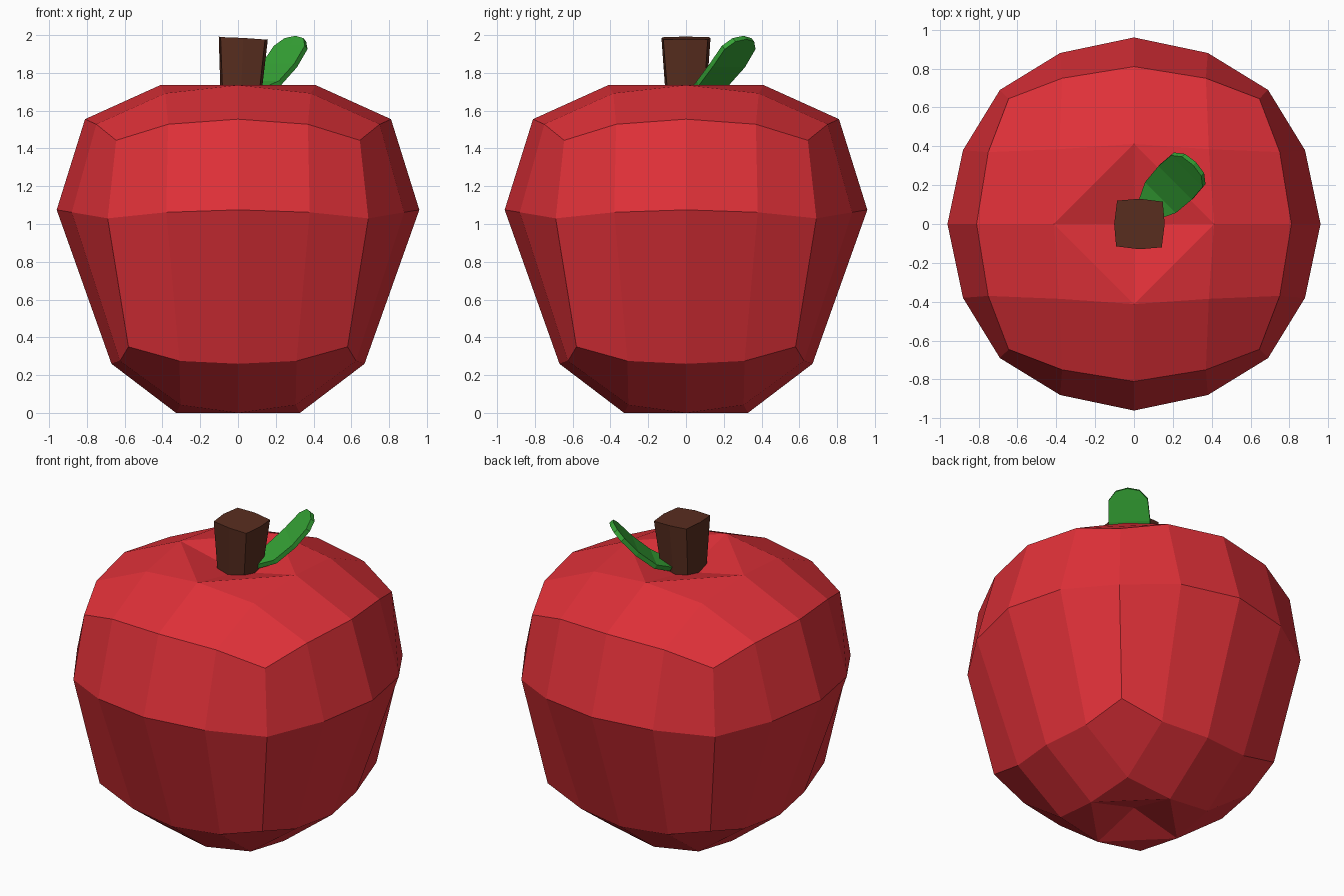
import bpy, bmesh, math
from mathutils import Vector

if "Cube" in bpy.data.objects:
    bpy.data.objects.remove(bpy.data.objects["Cube"])


def material(name, rgb):
    m = bpy.data.materials.new(name)
    m.diffuse_color = (*rgb, 1)
    m.use_nodes = True
    m.node_tree.nodes["Principled BSDF"].inputs["Base Color"].default_value = m.diffuse_color
    return m


def finish(bm, name, mat):
    bmesh.ops.recalc_face_normals(bm, faces=bm.faces)
    me = bpy.data.meshes.new(name)
    bm.to_mesh(me)
    bm.free()
    me.materials.append(mat)
    ob = bpy.data.objects.new(name, me)
    bpy.context.collection.objects.link(ob)
    return ob


def ring(bm, quarter):
    """Repeat a quarter of (x, y, z) points four times round the z axis."""
    out = []
    for q in range(4):
        c, s = (1, 0, -1, 0)[q], (0, 1, 0, -1)[q]
        out += [bm.verts.new((x * c - y * s, x * s + y * c, z)) for x, y, z in quarter]
    return out


def bridge(bm, a, b):
    n = len(a)
    for k in range(n):
        bm.faces.new((a[k], a[(k + 1) % n], b[(k + 1) % n], b[k]))


def cap(bm, rim, inner, centre_z):
    """4x4 grid cap with a dimple in the middle."""
    c = bm.verts.new((0, 0, centre_z))
    for q in range(4):
        r = [rim[(4 * q + k) % 16] for k in range(5)]
        i = [inner[(2 * q + k) % 8] for k in range(3)]
        bm.faces.new((r[0], r[1], i[1], i[0]))
        bm.faces.new((r[1], r[2], r[3], i[1]))
        bm.faces.new((r[3], r[4], i[2], i[1]))
        bm.faces.new((i[0], i[1], i[2]))
        bm.faces.new((i[0], i[2], c))


# Fruit body: three 16-sided rings (mid, between, corner sizes) and dimpled caps
bm = bmesh.new()
sizes = [((.67, .26), (.625, .31, .275), (.58, .35)),
         ((.96, 1.075), (.88, .38, 1.062), (.69, 1.03)),
         ((.81, 1.555), (.75, .37, 1.528), (.645, 1.443))]
rings = [ring(bm, [(a, 0, za), (b, c, zb), (d, d, zd), (c, b, zb)])
         for (a, za), (b, c, zb), (d, zd) in sizes]
bridge(bm, rings[0], rings[1])
bridge(bm, rings[1], rings[2])
cap(bm, rings[2], ring(bm, [(.412, 0, 1.735), (.385, .385, 1.692)]), 1.645)
cap(bm, rings[0], ring(bm, [(.328, 0, 0), (.305, .305, .042)]), .085)
finish(bm, "fruit_body", material("red", (.74, .03, .04)))

# Stem: flared eight-sided block, leaning slightly to the right
bm = bmesh.new()
bottom = ring(bm, [(.102, 0, 1.6), (.09, .09, 1.6)])
top = ring(bm, [(.13, 0, 1.985), (.12, .115, 1.983)])
for v in bottom:
    v.co.x += .012
for v in top:
    v.co.z -= .055 * v.co.x
    v.co.x += .028
bridge(bm, bottom, top)
bm.faces.new(top)
bm.faces.new(bottom)
finish(bm, "stem", material("brown", (.1, .027, .014)))

# Leaf: curled strip (distance out, height, half width), set on the diagonal
bm = bmesh.new()
profile = [(.10, 1.70, .065), (.20, 1.745, .112), (.31, 1.84, .122),
           (.395, 1.935, .115), (.43, 1.975, .07)]
rows = []
for l, z, w in profile:
    rows.append([bm.verts.new(((l + s * w) * math.sqrt(.5), (l - s * w) * math.sqrt(.5), z))
                 for s in (-1, 0, 1)])
rows[-1][1].co += Vector((.007, .007, .012))
for a, b in zip(rows, rows[1:]):
    for k in range(2):
        bm.faces.new((a[k], b[k], b[k + 1], a[k + 1]))
leaf = finish(bm, "leaf", material("green", (.035, .36, .035)))
mod = leaf.modifiers.new("thickness", "SOLIDIFY")
mod.thickness = .028
mod.offset = 0
